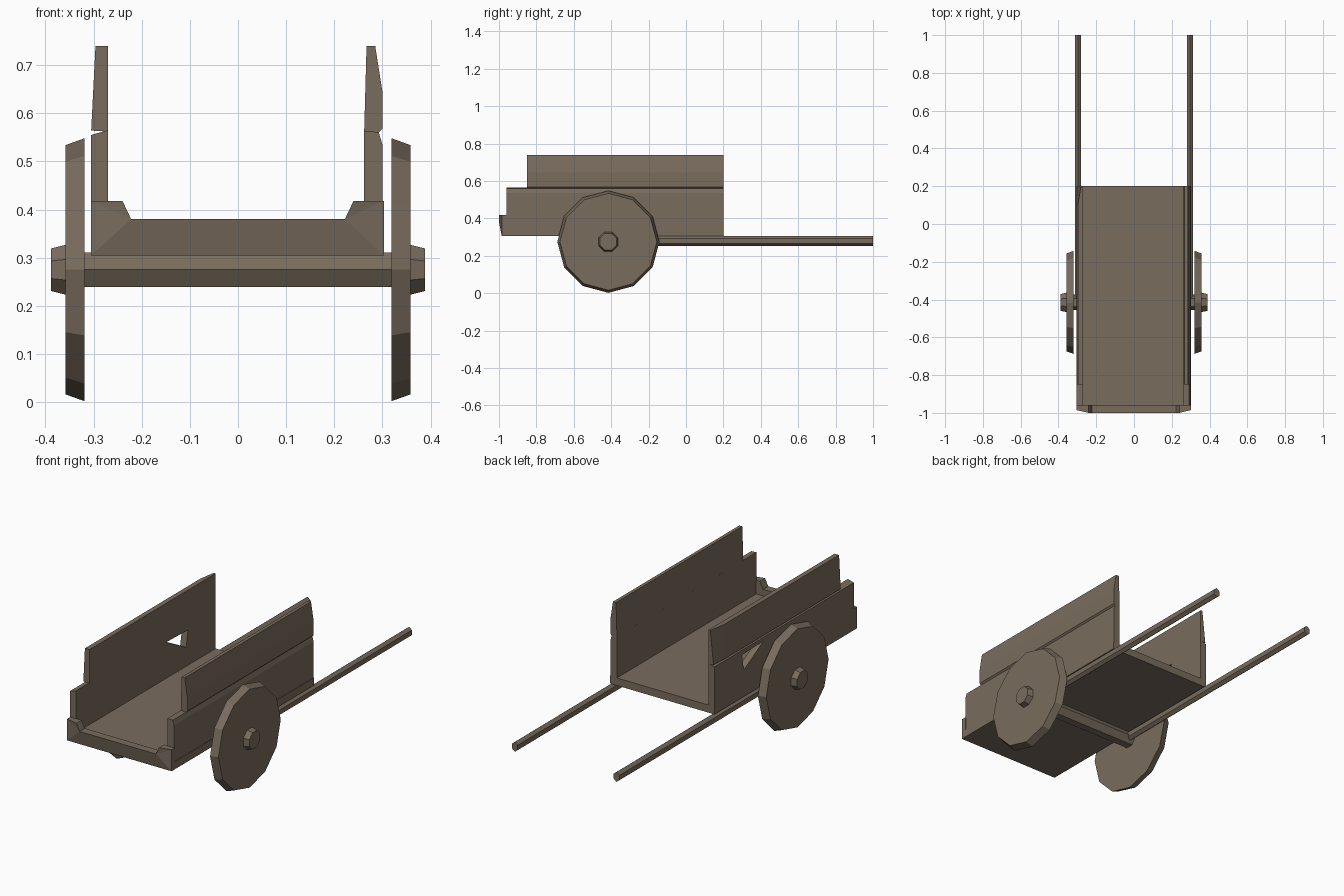
import bpy, bmesh, math

if "Cube" in bpy.data.objects:
    bpy.data.objects.remove(bpy.data.objects["Cube"])

wood = bpy.data.materials.new("weathered brown wood")
wood.diffuse_color = (0.19, 0.15, 0.11, 1)
wood.use_nodes = True
wood.node_tree.nodes["Principled BSDF"].inputs["Base Color"].default_value = wood.diffuse_color


def loft(name, sections):
    """Skin closed loops of 3D points, capped at both ends."""
    bm = bmesh.new()
    rings = [[bm.verts.new(p) for p in s] for s in sections]
    n = len(rings[0])
    for a, b in zip(rings, rings[1:]):
        for i in range(n):
            j = (i + 1) % n
            bm.faces.new((a[i], a[j], b[j], b[i]))
    bm.faces.new(rings[0])
    bm.faces.new(rings[-1])
    bmesh.ops.recalc_face_normals(bm, faces=bm.faces)
    bmesh.ops.triangulate(bm, faces=[f for f in bm.faces if len(f.verts) > 12 or name == "front_board"])
    me = bpy.data.meshes.new(name)
    bm.to_mesh(me)
    bm.free()
    me.materials.append(wood)
    ob = bpy.data.objects.new(name, me)
    bpy.context.collection.objects.link(ob)
    return ob


def along_y(profile, y):
    return [(x, y, z) for x, z in profile]


def disc(x, r, n, y=-0.415, z=0.275, phase=0.0):
    """Ring around the x axis."""
    return [(x, y + r * math.cos(math.tau * i / n + phase),
             z + r * math.sin(math.tau * i / n + phase)) for i in range(n)]


# Cart bed
bed = [(-0.305, 0.305), (0.303, 0.305), (0.303, 0.345), (-0.305, 0.345)]
loft("bed_floor", [along_y(bed, -0.965), along_y(bed, 0.2)])

# Low front board with raised corners
board = [(-0.305, 0.305), (0.303, 0.305), (0.303, 0.418), (0.24, 0.418),
         (0.222, 0.38), (-0.222, 0.38), (-0.24, 0.418), (-0.305, 0.418)]
front = [(x, -0.985 if abs(x) > 0.3 else -1.0, z) for x, z in board]
loft("front_board", [front, along_y(board, -0.957)])

# Right side planks
low_r = [(0.262, 0.34), (0.3, 0.34), (0.3, 0.535), (0.292, 0.561), (0.262, 0.563)]
top_r = [(0.262, 0.56), (0.292, 0.56), (0.3, 0.568), (0.3, 0.645), (0.285, 0.74), (0.267, 0.74)]
loft("right_lower_plank", [along_y(low_r, -0.96), along_y(low_r, 0.2)])
loft("right_upper_plank", [along_y(top_r, -0.85), along_y(top_r, 0.2)])

# Left side planks, the upper one chipped at its rear outer corner
low_l = [(-0.27, 0.34), (-0.305, 0.34), (-0.305, 0.555), (-0.27, 0.565)]
top_l = [(-0.27, 0.562), (-0.305, 0.564), (-0.296, 0.74), (-0.27, 0.74)]
chip_l = [(-0.27, 0.562), (-0.3, 0.564), (-0.281, 0.74), (-0.27, 0.74)]
lower = loft("left_lower_plank", [along_y(low_l, -0.96), along_y(low_l, 0.2)])
loft("left_upper_plank", [along_y(top_l, -0.85), along_y(top_l, 0.11), along_y(chip_l, 0.2)])

# Broken triangular hole in the left lower plank
hole = [(-0.21, 0.535), (-0.03, 0.53), (-0.045, 0.445)]
cutter = loft("hole_cutter", [[(x, y, z) for y, z in hole] for x in (-0.36, -0.2)])
cutter.hide_render = True
cutter.hide_set(True)
mod = lower.modifiers.new("hole", "BOOLEAN")
mod.object = cutter
mod.operation = "DIFFERENCE"
mod.solver = "EXACT"

# Axle
loft("axle", [disc(-0.33, 0.041, 6), disc(0.33, 0.041, 6)])

# Wheels, hubs and pull handles on both sides
for s, side in ((-1, "left"), (1, "right")):
    loft(side + "_wheel", [disc(s * 0.319, 0.273, 12), disc(s * 0.358, 0.259, 12)])
    loft(side + "_hub", [disc(s * 0.35, 0.058, 8, phase=math.pi / 8),
                         disc(s * 0.388, 0.048, 8, phase=math.pi / 8)])
    rod = [(s * 0.296 + 0.019 * math.sin(math.tau * i / 6),
            0.279 + 0.026 * math.cos(math.tau * i / 6)) for i in range(6)]
    loft(side + "_handle", [along_y(rod, -0.415), along_y(rod, 1.0)])
